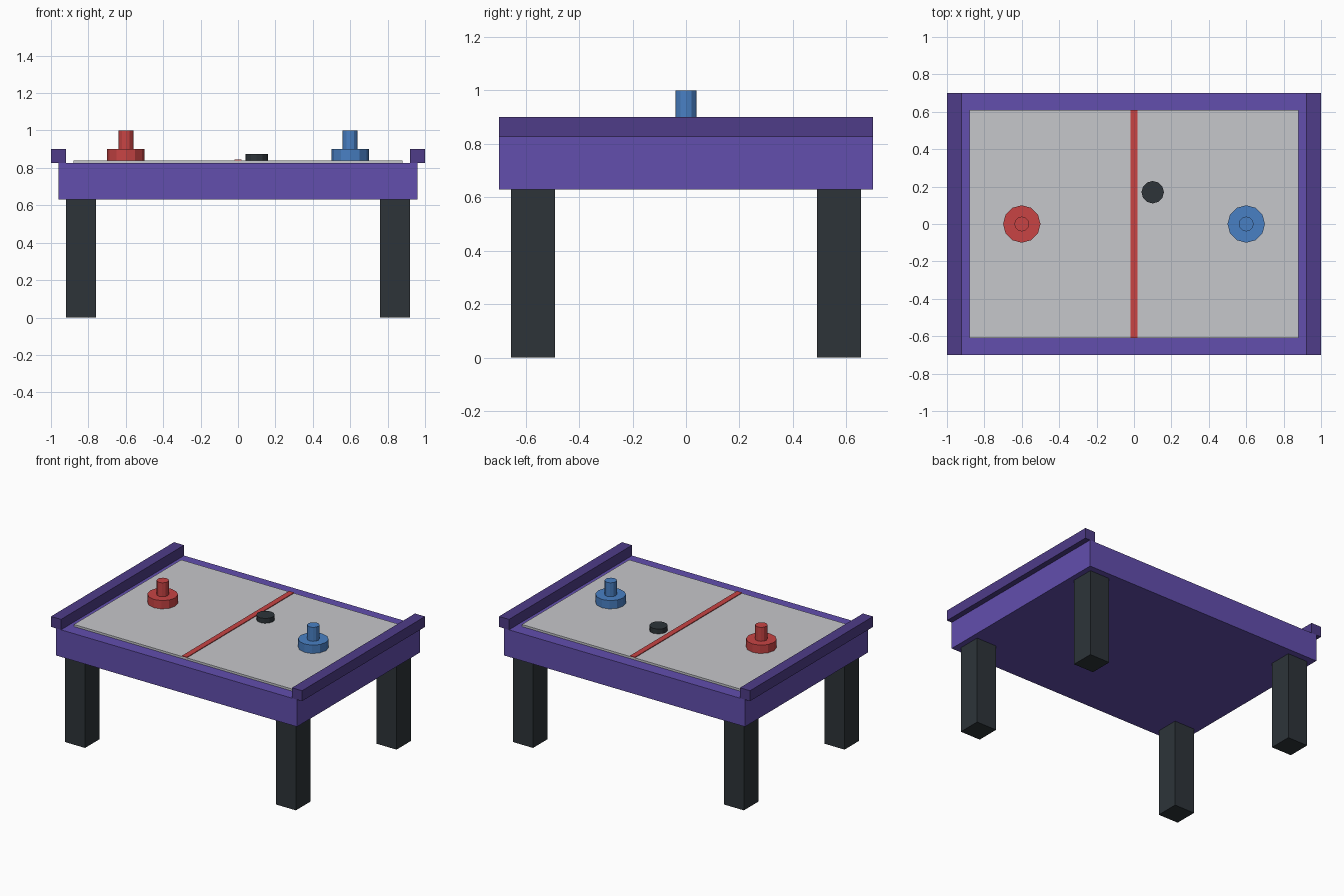
import bpy, bmesh
from mathutils import Matrix

if "Cube" in bpy.data.objects:
    bpy.data.objects.remove(bpy.data.objects["Cube"])


def material(name, rgb):
    m = bpy.data.materials.new(name)
    lin = [((c / 255 + 0.055) / 1.055) ** 2.4 for c in rgb]
    m.diffuse_color = (*lin, 1)
    m.use_nodes = True
    m.node_tree.nodes["Principled BSDF"].inputs["Base Color"].default_value = m.diffuse_color
    return m


PURPLE = material("purple", (98, 78, 174))
DARK_PURPLE = material("dark purple", (78, 60, 136))
CHARCOAL = material("charcoal", (45, 52, 57))
GREY = material("light grey", (198, 199, 203))
RED = material("red", (200, 68, 68))
BLUE = material("blue", (73, 128, 196))


def finish(name, bm, mat):
    me = bpy.data.meshes.new(name)
    bm.to_mesh(me)
    bm.free()
    me.materials.append(mat)
    ob = bpy.data.objects.new(name, me)
    bpy.context.collection.objects.link(ob)
    return ob


def box(name, x, y, z, mat):
    """Box from (min, max) ranges on each axis."""
    bm = bmesh.new()
    bmesh.ops.create_cube(bm, size=1)
    for v in bm.verts:
        v.co = [r[1] if c > 0 else r[0] for c, r in zip(v.co, (x, y, z))]
    return finish(name, bm, mat)


def cylinder(bm, x, y, z0, z1, radius, sides=12):
    bmesh.ops.create_cone(bm, cap_ends=True, segments=sides, radius1=radius,
                          radius2=radius, depth=z1 - z0,
                          matrix=Matrix.Translation((x, y, (z0 + z1) / 2)))


# Table body, playing surface and centre line
box("table_body", (-0.96, 0.96), (-0.70, 0.70), (0.63, 0.825), PURPLE)
box("playing_surface", (-0.88, 0.88), (-0.61, 0.61), (0.825, 0.84), GREY)
box("centre_line", (-0.02, 0.02), (-0.61, 0.61), (0.838, 0.845), RED)

# End rails and legs
for sx, side in ((-1, "left"), (1, "right")):
    box(f"{side}_rail", sorted((sx * 0.92, sx * 1.0)), (-0.70, 0.70),
        (0.825, 0.90), DARK_PURPLE)
    for sy, end in ((-1, "front"), (1, "back")):
        box(f"{end}_{side}_leg", sorted((sx * 0.76, sx * 0.92)),
            sorted((sy * 0.49, sy * 0.655)), (0, 0.63), CHARCOAL)

# Mallets: wide base with an upright grip
for name, x, mat in (("red_mallet", -0.6, RED), ("blue_mallet", 0.6, BLUE)):
    bm = bmesh.new()
    cylinder(bm, x, 0, 0.84, 0.90, 0.10)
    cylinder(bm, x, 0, 0.90, 1.00, 0.04)
    finish(name, bm, mat)

# Puck
bm = bmesh.new()
cylinder(bm, 0.10, 0.17, 0.84, 0.875, 0.06)
finish("puck", bm, CHARCOAL)
